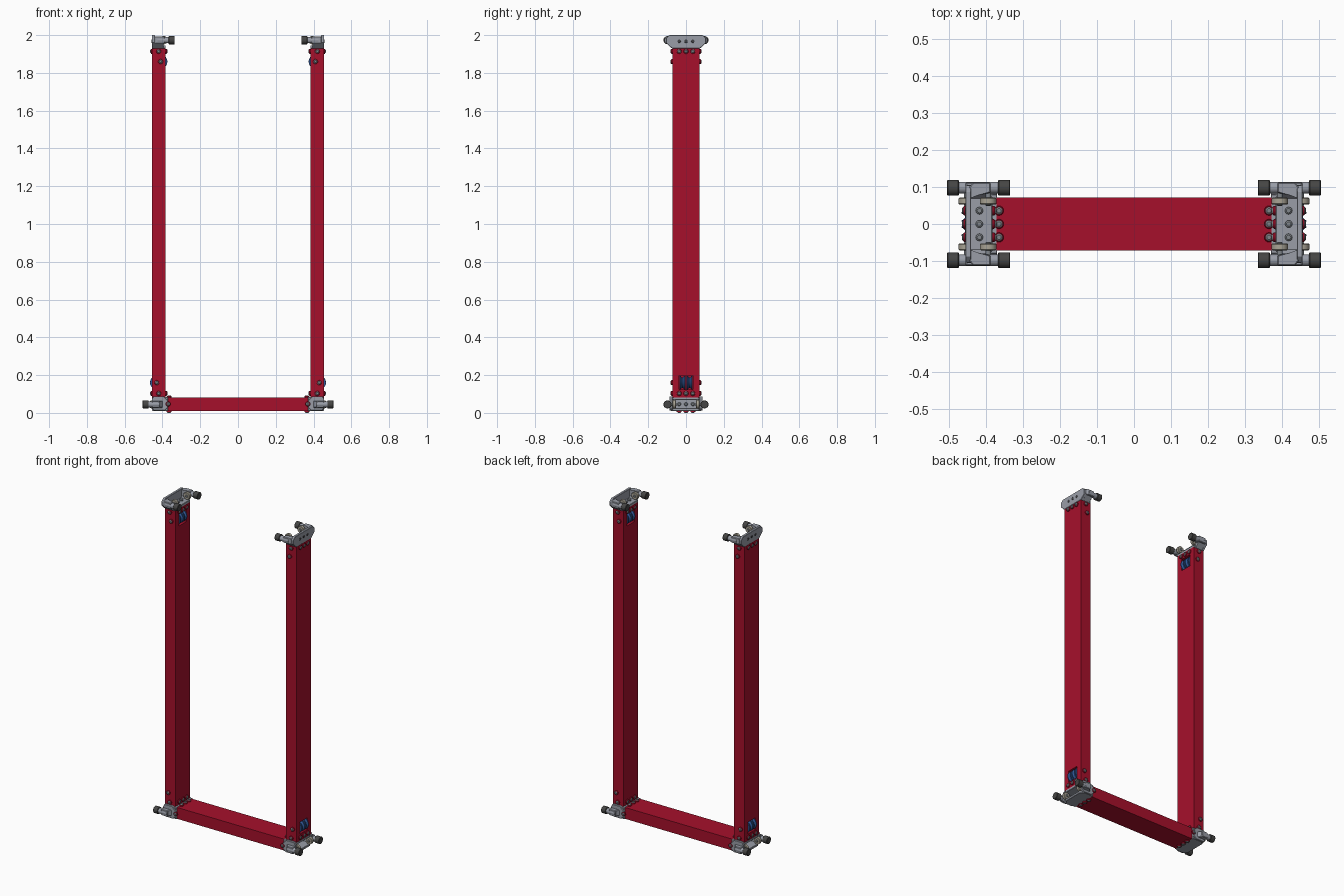
import bpy
import bmesh
import math

cube = bpy.data.objects.get("Cube")
if cube:
    bpy.data.objects.remove(cube, do_unlink=True)


def material(name, rgb):
    m = bpy.data.materials.new(name)
    m.use_nodes = True
    m.diffuse_color = (*rgb, 1)
    m.node_tree.nodes["Principled BSDF"].inputs["Base Color"].default_value = (*rgb, 1)
    return m


RED = material("red paint", (0.38, 0.005, 0.024))
GREY = material("cast grey", (0.32, 0.34, 0.39))
STEEL = material("bolt steel", (0.22, 0.24, 0.26))
RUBBER = material("black rubber", (0.06, 0.06, 0.058))
BLUE = material("pulley blue", (0.03, 0.10, 0.32))
TAN = material("roller tan", (0.40, 0.37, 0.30))
DARK = material("dark recess", (0.05, 0.05, 0.055))


def finish(name, bm, mat, mirror):
    """Turn a bmesh into an object, mirrored over the given axes."""
    bmesh.ops.recalc_face_normals(bm, faces=bm.faces[:])
    mesh = bpy.data.meshes.new(name)
    bm.to_mesh(mesh)
    bm.free()
    mesh.materials.append(mat)
    obj = bpy.data.objects.new(name, mesh)
    bpy.context.collection.objects.link(obj)
    if mirror:
        mod = obj.modifiers.new("Mirror", "MIRROR")
        mod.use_axis = ("x" in mirror, "y" in mirror, False)
        mod.use_mirror_merge = False
    return obj


def place(axis, a, b, h):
    """Put profile point (a, b) at height h along an axis."""
    return {"x": (h, a, b), "y": (a, h, b), "z": (a, b, h)}[axis]


def prism(name, axis, pts, lo, hi, mat, mirror="xy", bevel=0.0):
    bm = bmesh.new()
    low = [bm.verts.new(place(axis, a, b, lo)) for a, b in pts]
    top = [bm.verts.new(place(axis, a, b, hi)) for a, b in pts]
    bm.faces.new(low)
    bm.faces.new(top)
    for i in range(len(pts)):
        j = (i + 1) % len(pts)
        bm.faces.new((low[i], low[j], top[j], top[i]))
    if bevel:
        bmesh.ops.bevel(bm, geom=bm.edges[:], offset=bevel, segments=1, affect="EDGES")
    return finish(name, bm, mat, mirror)


def box(name, x, y, z, mat, mirror="x", bevel=0.0):
    pts = [(x[0], y[0]), (x[1], y[0]), (x[1], y[1]), (x[0], y[1])]
    return prism(name, "z", pts, z[0], z[1], mat, mirror, bevel)


def lathe(name, axis, at, profile, mat, mirror="x", sides=24):
    """Spin (radius, height) pairs around an axis through a point."""
    bm = bmesh.new()
    rings = []
    for r, h in profile:
        ring = []
        for k in range(sides):
            t = math.tau * k / sides
            p = place(axis, r * math.cos(t), r * math.sin(t), h)
            ring.append(bm.verts.new([p[i] + at[i] for i in range(3)]))
        rings.append(ring)
    bm.faces.new(rings[0])
    bm.faces.new(rings[-1])
    for a, b in zip(rings, rings[1:]):
        for k in range(sides):
            n = (k + 1) % sides
            bm.faces.new((a[k], a[n], b[n], b[k]))
    obj = finish(name, bm, mat, mirror)
    bpy.ops.object.select_all(action="DESELECT")
    obj.select_set(True)
    bpy.context.view_layer.objects.active = obj
    bpy.ops.object.shade_smooth_by_angle(angle=math.radians(35))
    return obj


def cylinder(name, axis, at, r, length, mat, mirror="xy", edge=0.002):
    h = length / 2
    profile = [(r - edge, -h), (r, edge - h), (r, h - edge), (r - edge, h)]
    return lathe(name, axis, at, profile, mat, mirror)


def bolt(name, axis, at, mirror="x", sign=1, collar=True):
    """Domed bolt head, seated in a painted collar on the tubes."""
    if collar:
        lathe(name + "_collar", axis, at, [(0.013, 0), (0.013, 0.005 * sign), (0.011, 0.007 * sign)],
              RED, mirror, 16)
    lathe(name, axis, at, [(0.010, 0), (0.010, 0.008 * sign), (0.006, 0.011 * sign)], STEEL, mirror, 12)


ROWS = (-0.036, 0, 0.036)
IN, OUT, HALF = 0.383, 0.454, 0.072

# Tubes: crossbar and two uprights with pulley pockets
box("crossbar", (-0.372, 0.372), (-HALF, HALF), (0.011, 0.082), RED, "")
upright = box("upright", (IN, OUT), (-HALF, HALF), (0.082, 1.932), RED)
for cx, cz, edge in ((0.43, 0.16, OUT), (0.41, 1.86, IN)):
    inner, outer = sorted((2 * 0.4185 - edge, edge))
    reach = (IN + 0.006, edge + 0.01) if edge == OUT else (edge - 0.01, OUT - 0.006)
    cutter = box("pocket_cutter", reach, (-0.038, 0.038), (cz - 0.037, cz + 0.037), DARK, "")
    cutter.hide_render = True
    mod = upright.modifiers.new("Pocket", "BOOLEAN")
    mod.object = cutter
    mod.operation = "DIFFERENCE"
    mod.solver = "EXACT"
    bpy.context.view_layer.objects.active = upright
    bpy.ops.object.modifier_move_to_index(modifier=mod.name, index=0)
    bpy.ops.object.modifier_apply(modifier=mod.name)
    bpy.data.objects.remove(cutter, do_unlink=True)

    # Twin grooved pulleys on one axle
    groove = [(0.035, -0.016), (0.036, -0.010), (0.027, -0.003), (0.027, 0.003), (0.036, 0.010), (0.035, 0.016)]
    lathe("pulley", "y", (cx, 0.019, cz), groove, BLUE, "xy", 32)
    bolt("axle_bolt", "y", (cx, HALF, cz), "xy")

# Bolts through the tubes
for z in (0.103, 1.914):
    bolt("upright_side_bolt", "y", (0.42, HALF, z), "xy")
    for y in ROWS:
        bolt("upright_outer_bolt", "x", (OUT, y, z))
        bolt("upright_inner_bolt", "x", (IN, y, z), sign=-1)
bolt("crossbar_side_bolt", "y", (0.370, HALF + 0.012, 0.047), "xy")
for y in ROWS:
    bolt("crossbar_top_bolt", "z", (0.365, y, 0.082))
    bolt("crossbar_bottom_bolt", "z", (0.365, y, 0.011), sign=-1)

# Top end caps: base, outer wall, flared side horns
box("cap_base", (IN, 0.455), (-0.075, 0.075), (1.93, 1.946), GREY, "x", 0.002)
wall = [(-0.075, 1.93), (0.075, 1.93), (0.104, 1.958), (0.104, 1.985), (0.088, 2.0),
        (-0.088, 2.0), (-0.104, 1.985), (-0.104, 1.958)]
prism("cap_wall", "x", wall, 0.440, 0.456, GREY, "x", 0.002)
horn = [(0.454, 0.06), (0.454, 0.088), (0.436, 0.112), (0.388, 0.112), (0.388, 0.084), (0.425, 0.08)]
prism("cap_horn", "z", horn, 1.956, 1.992, GREY, bevel=0.003)
gusset = [(0.058, 1.931), (0.075, 1.931), (0.106, 1.960), (0.080, 1.962)]
prism("cap_gusset", "x", gusset, 0.395, 0.452, GREY)
for y in ROWS:
    bolt("cap_bolt", "z", (0.418, y, 1.946), collar=False)
    cylinder("cap_wall_hole", "x", (0.456, y, 1.968), 0.009, 0.002, DARK, "x", 0.0005)

# Bottom corner brackets: base plate, floor, roof, cheeks and bosses
box("corner_base", (0.370, 0.388), (-0.075, 0.075), (0.012, 0.082), GREY, "x", 0.002)
floor = [(0.37, -0.08), (0.435, -0.08), (0.455, -0.062), (0.455, 0.062), (0.435, 0.08), (0.37, 0.08)]
prism("corner_floor", "z", floor, 0.011, 0.025, GREY, "x", 0.002)
prism("corner_roof", "z", floor, 0.068, 0.083, GREY, "x", 0.002)
cheek = [(0.37, 0.028), (0.37, 0.064), (0.395, 0.088), (0.448, 0.088), (0.456, 0.074),
         (0.456, 0.025), (0.442, 0.012), (0.39, 0.012)]
prism("corner_cheek", "y", cheek, 0.072, 0.087, GREY, bevel=0.002)
boss = [(0.395, 0.08), (0.455, 0.08), (0.455, 0.112), (0.418, 0.112)]
prism("corner_boss", "z", boss, 0.027, 0.064, GREY, bevel=0.003)
for y in ROWS:
    bolt("corner_bolt", "x", (0.388, y, 0.046), collar=False)

# Rubber-tipped arms and small guide rollers at every corner
for z, arm_x, tip_x, roller_x in ((1.973, 0.395, 0.351, 0.394), (0.045, 0.445, 0.489, 0.452)):
    cylinder("bumper_arm", "x", (arm_x, 0.098, z), 0.016, 0.065, GREY)
    cylinder("bumper_tip", "x", (tip_x, 0.098, z), 0.0215, 0.032, RUBBER)
    cylinder("guide_roller", "y", (roller_x, 0.062, z), 0.022, 0.018, TAN)
    cylinder("roller_axle", "y", (roller_x, 0.075, z), 0.008, 0.052, STEEL)
